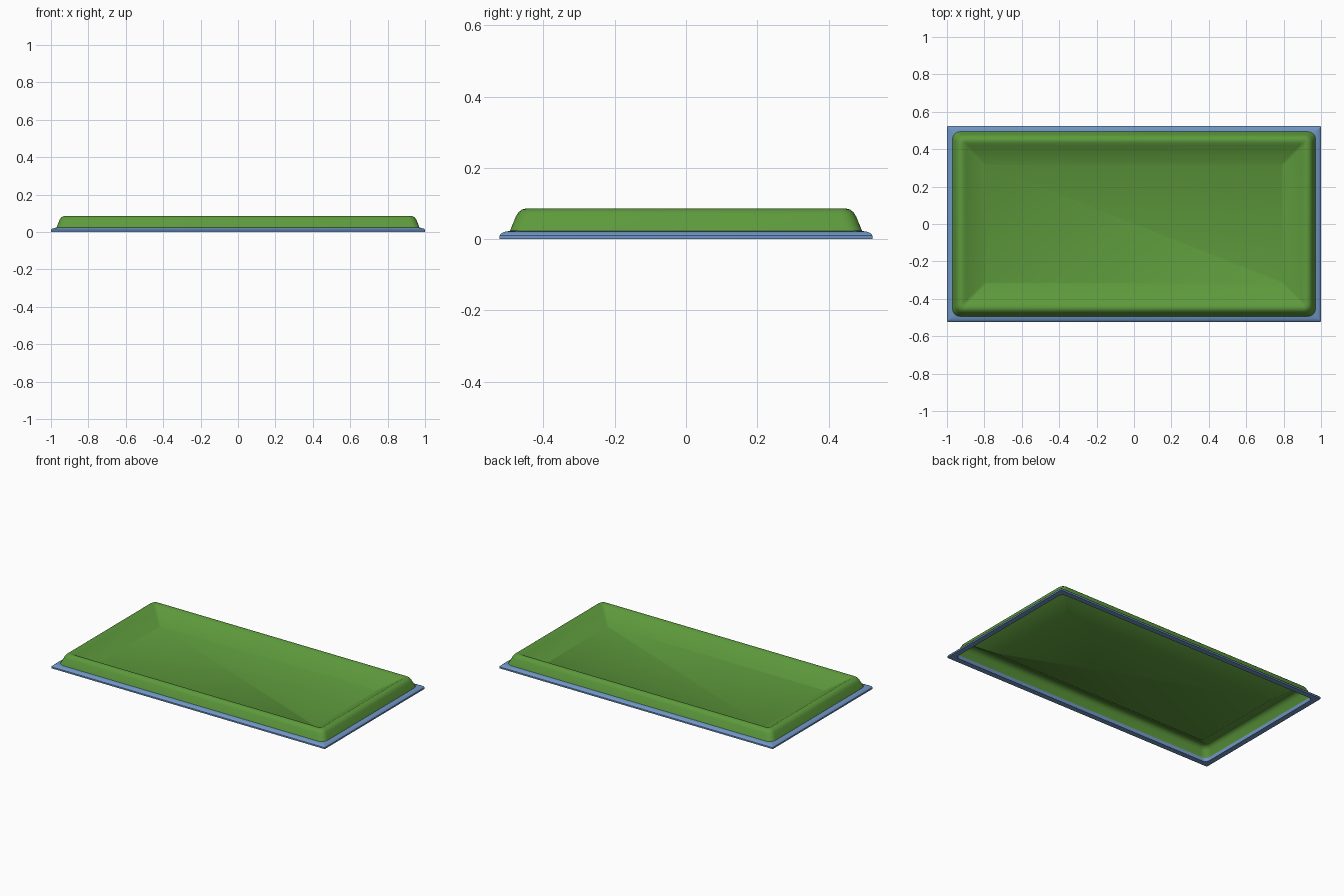
import bpy, bmesh, math

if "Cube" in bpy.data.objects:
    bpy.data.objects.remove(bpy.data.objects["Cube"])


def material(name, color):
    m = bpy.data.materials.new(name)
    m.diffuse_color = color
    m.use_nodes = True
    m.node_tree.nodes["Principled BSDF"].inputs["Base Color"].default_value = m.diffuse_color
    return m


def rounded_rect(hx, hy, r, z, n=5):
    """Loop of points around a rounded rectangle."""
    pts = []
    for k, (sx, sy) in enumerate([(1, 1), (-1, 1), (-1, -1), (1, -1)]):
        for i in range(n):
            a = math.pi / 2 * (k + i / (n - 1))
            pts.append((sx * (hx - r) + r * math.cos(a),
                        sy * (hy - r) + r * math.sin(a), z))
    return pts


def loft(name, rings, mat, closed=False, cap=False, angle=60):
    """Skin a series of matching loops into one object."""
    bm = bmesh.new()
    loops = [[bm.verts.new(p) for p in ring] for ring in rings]
    pairs = list(zip(loops, loops[1:]))
    if closed:
        pairs.append((loops[-1], loops[0]))
    for a, b in pairs:
        for i in range(len(a)):
            j = (i + 1) % len(a)
            bm.faces.new((a[i], a[j], b[j], b[i]))
    if cap:
        bm.faces.new(loops[-1])
    bm.normal_update()
    me = bpy.data.meshes.new(name)
    bm.to_mesh(me)
    bm.free()
    me.materials.append(mat)
    ob = bpy.data.objects.new(name, me)
    bpy.context.collection.objects.link(ob)
    bpy.ops.object.select_all(action='DESELECT')
    ob.select_set(True)
    bpy.context.view_layer.objects.active = ob
    bpy.ops.object.shade_smooth_by_angle(angle=math.radians(angle))
    return ob


blue = material("frame_blue", (0.16, 0.3, 0.55, 1))
green = material("tray_green", (0.11, 0.32, 0.045, 1))

# Blue base frame: (inset from outer edge, height)
frame = [(0, 0), (0, 0.010), (0.006, 0.017), (0.016, 0.021), (0.035, 0.024), (0.035, 0)]
loft("base_frame",
     [rounded_rect(1 - d, 0.523 - d, 0.003 if d < 0.03 else 0.03, z) for d, z in frame],
     blue, closed=True, angle=35)

# Green shell: outer wall, rolled rim, inner slope and sunken floor
# (inset from outer edge, height, corner radius)
shell = [(0.027, 0.018, 0.04), (0.032, 0.030, 0.04), (0.046, 0.064, 0.04),
         (0.053, 0.075, 0.035), (0.063, 0.083, 0.03), (0.075, 0.086, 0.02),
         (0.088, 0.083, 0.015), (0.105, 0.073, 0.012), (0.205, 0.012, 0.01)]
loft("tray_shell",
     [rounded_rect(1 - d, 0.523 - d, r, z) for d, z, r in shell],
     green, cap=True)
